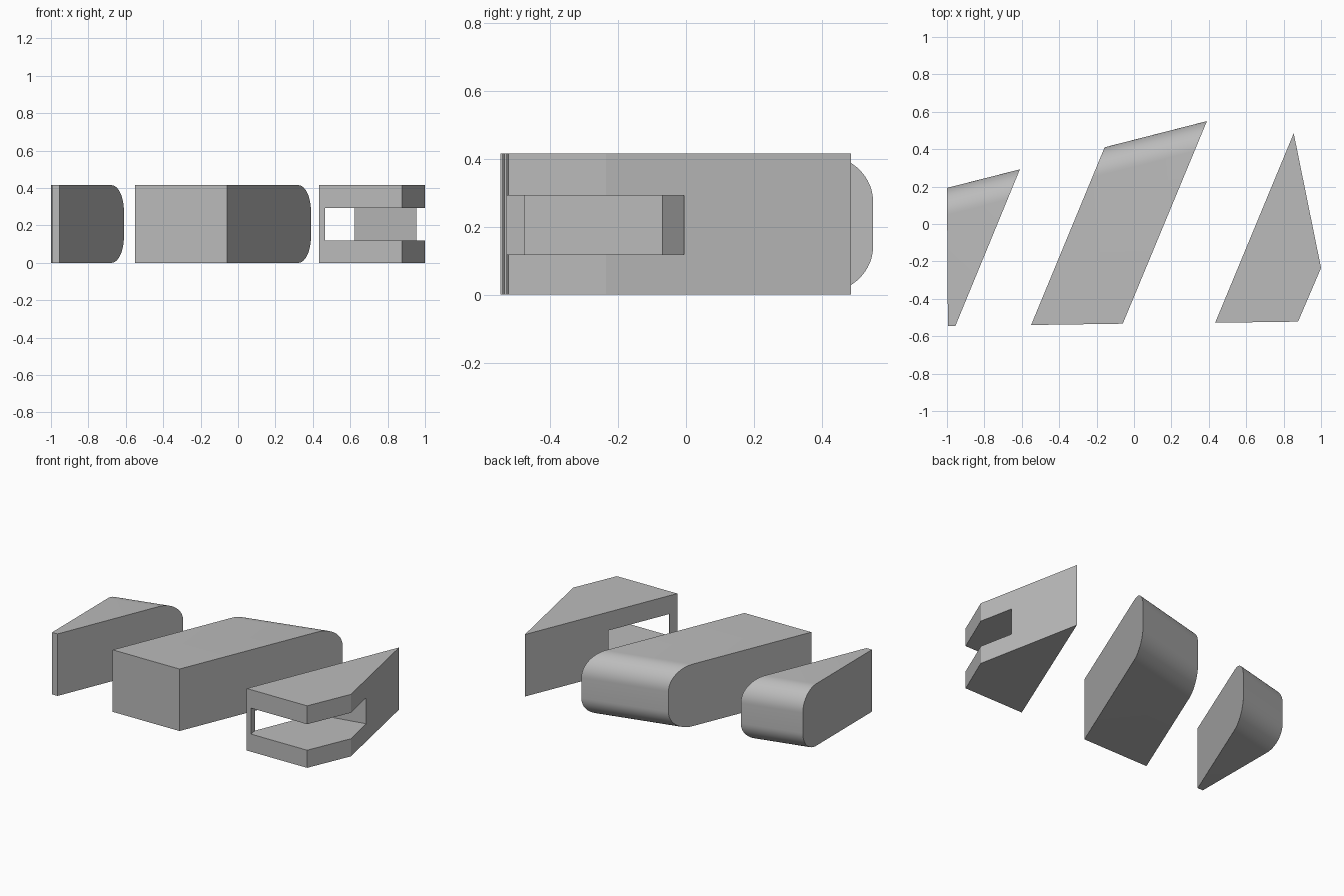
import bpy, bmesh, math

HEIGHT = 0.415
ROUND = 0.14

cube = bpy.data.objects.get("Cube")
if cube:
    bpy.data.objects.remove(cube, do_unlink=True)

grey = bpy.data.materials.new("mid grey")
grey.use_nodes = True
colour = (0.5, 0.5, 0.5, 1)
grey.diffuse_color = colour
grey.node_tree.nodes["Principled BSDF"].inputs["Base Color"].default_value = colour


def prism(name, outline, z0=0.0, z1=HEIGHT, round_back=False):
    """Extrude a counter-clockwise outline; optionally round the edge between its 3rd and 4th points."""
    bm = bmesh.new()
    low = [bm.verts.new((x, y, z0)) for x, y in outline]
    high = [bm.verts.new((x, y, z1)) for x, y in outline]
    n = len(outline)
    bm.faces.new(low[::-1])
    bm.faces.new(high)
    for i in range(n):
        j = (i + 1) % n
        bm.faces.new((low[i], low[j], high[j], high[i]))
    if round_back:
        edges = [bm.edges.get((ring[2], ring[3])) for ring in (low, high)]
        bmesh.ops.bevel(bm, geom=edges, offset=ROUND, offset_type='OFFSET',
                        segments=14, profile=0.5, affect='EDGES')
    bmesh.ops.recalc_face_normals(bm, faces=bm.faces)
    mesh = bpy.data.meshes.new(name)
    bm.to_mesh(mesh)
    bm.free()
    mesh.materials.append(grey)
    obj = bpy.data.objects.new(name, mesh)
    bpy.context.collection.objects.link(obj)
    return obj


# Slanted blocks with a rounded back end
narrow_block = prism("narrow_block", [(-0.995, -0.545), (-0.955, -0.545),
                                      (-0.61, 0.292), (-1.0, 0.193)], round_back=True)
wide_block = prism("wide_block", [(-0.55, -0.54), (-0.06, -0.533),
                                  (0.39, 0.55), (-0.157, 0.41)], round_back=True)

# Pointed block with a slot that leaves a thin front pillar
slotted_block = prism("slotted_block", [(0.434, -0.528), (0.877, -0.522),
                                        (1.0, -0.235), (0.854, 0.485)])
slot_cutter = prism("slot_cutter", [(0.466, -0.56), (1.2, -0.56), (1.2, 0.043),
                                    (0.955, -0.005), (0.625, -0.07), (0.5, -0.095),
                                    (0.4, -0.2), (0.4, -0.475), (0.458, -0.475),
                                    (0.465, -0.528)], 0.118, 0.292)
slot_cutter.hide_render = True
slot_cutter.hide_viewport = True
slot = slotted_block.modifiers.new("slot", 'BOOLEAN')
slot.operation = 'DIFFERENCE'
slot.solver = 'EXACT'
slot.object = slot_cutter

# Smooth only the rounded ends
for obj in (narrow_block, wide_block):
    bpy.ops.object.select_all(action='DESELECT')
    obj.select_set(True)
    bpy.context.view_layer.objects.active = obj
    bpy.ops.object.shade_smooth_by_angle(angle=math.radians(30))
